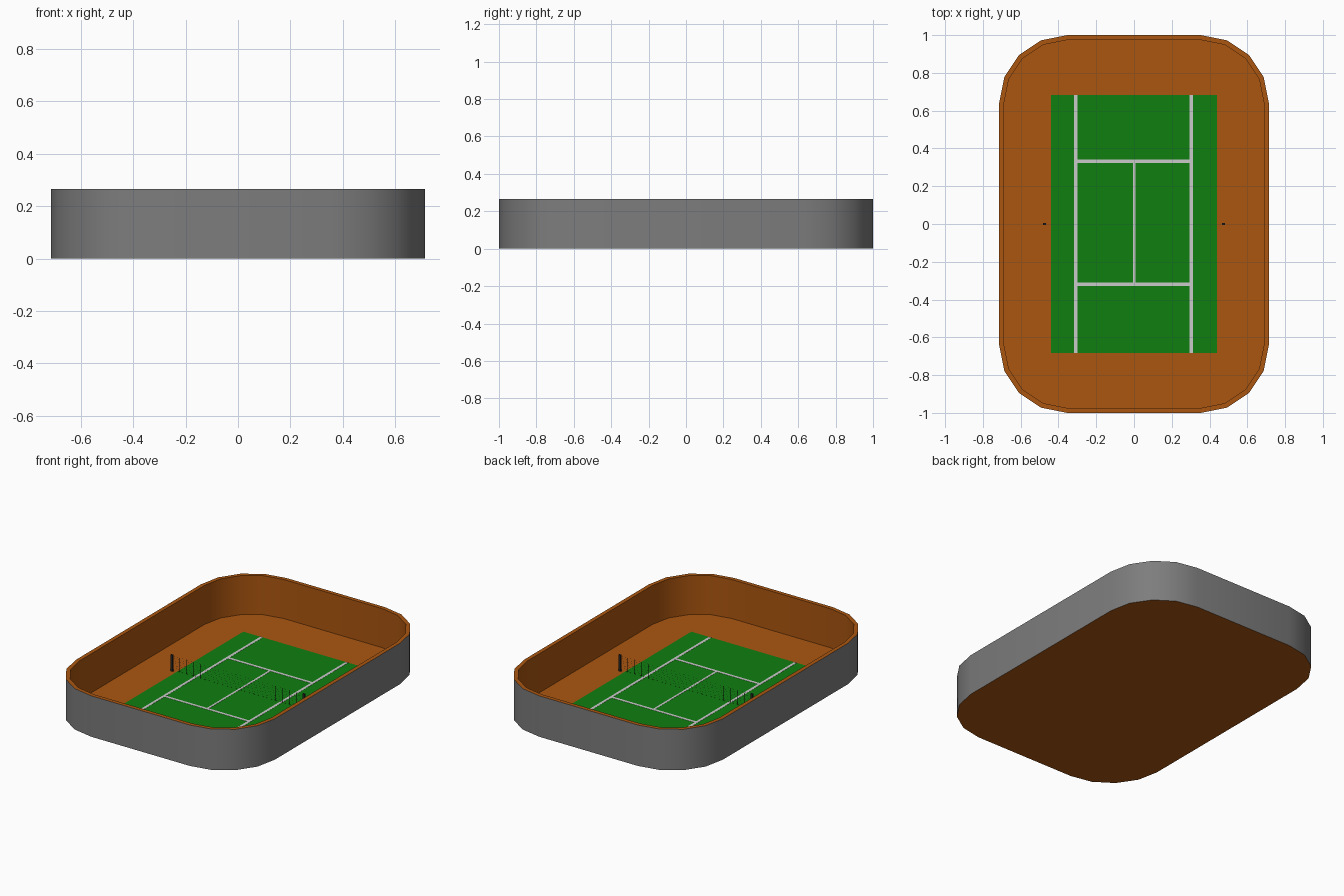
import bpy, bmesh, math

if "Cube" in bpy.data.objects:
    bpy.data.objects.remove(bpy.data.objects["Cube"])

def material(name, rgb):
    m = bpy.data.materials.new(name)
    m.diffuse_color = (*rgb, 1)
    m.use_nodes = True
    m.node_tree.nodes["Principled BSDF"].inputs["Base Color"].default_value = m.diffuse_color
    return m

clay = material("clay", (0.41, 0.093, 0.005))
green = material("green", (0.005, 0.21, 0.005))
grey = material("grey", (0.205, 0.205, 0.205))
white = material("white", (0.8, 0.8, 0.8))
dark = material("dark", (0.02, 0.02, 0.02))

def outline(inset):
    """Rounded rectangle with four segments per corner."""
    r, pts = 0.36 - inset, []
    for q, (sx, sy) in enumerate([(1, 1), (-1, 1), (-1, -1), (1, -1)]):
        for i in range(5):
            a = math.radians(90 * q + 22.5 * i)
            pts.append((sx * 0.354 + r * math.cos(a), sy * 0.64 + r * math.sin(a)))
    return pts

def finish(bm, name, mats):
    me = bpy.data.meshes.new(name)
    bm.to_mesh(me)
    bm.free()
    for m in mats:
        me.materials.append(m)
    ob = bpy.data.objects.new(name, me)
    bpy.context.collection.objects.link(ob)
    return ob

def box(name, x0, x1, y0, y1, z0, z1, mat):
    bm = bmesh.new()
    bmesh.ops.create_cube(bm, size=1)
    for v in bm.verts:
        v.co = (x1 if v.co.x > 0 else x0, y1 if v.co.y > 0 else y0, z1 if v.co.z > 0 else z0)
    return finish(bm, name, [mat])

# Arena shell: grey outside, clay rim, inner wall, floor and underside
H, FLOOR = 0.265, 0.012
bm = bmesh.new()
rings = [[bm.verts.new((x, y, z)) for x, y in outline(inset)]
         for inset, z in [(0, 0), (0, H), (0.026, H), (0.026, FLOOR)]]
n = len(rings[0])
for k in range(3):
    a, b = rings[k], rings[k + 1]
    for i in range(n):
        j = (i + 1) % n
        f = bm.faces.new((a[i], a[j], b[j], b[i]))
        f.material_index = 0 if k == 0 else 1
for ring in (list(reversed(rings[0])), rings[3]):
    bm.faces.new(ring).material_index = 1
shell = finish(bm, "arena_shell", [grey, clay])
bpy.context.view_layer.objects.active = shell
shell.select_set(True)
bpy.ops.object.shade_smooth_by_angle(angle=math.radians(30))
shell.select_set(False)

# Playing surface
COURT = FLOOR + 0.003
box("court_surface", -0.44, 0.44, -0.683, 0.683, FLOOR - 0.002, COURT, green)

# Painted lines
LZ = (COURT - 0.001, COURT + 0.001)
for side, x in (("left", -0.308), ("right", 0.304)):
    box(side + "_sideline", x - 0.009, x + 0.009, -0.683, 0.683, *LZ, white)
for side, y in (("front", -0.318), ("back", 0.332)):
    box(side + "_service_line", -0.299, 0.295, y - 0.009, y + 0.009, *LZ, white)
box("centre_line", -0.006, 0.008, -0.309, 0.323, *LZ, white)

# Net posts
for side, s in (("left", -1), ("right", 1)):
    x = s * 0.473
    box(side + "_net_post", x - 0.008, x + 0.008, -0.005, 0.005, FLOOR - 0.002, 0.118, dark)

# Net made of very fine cords
bm = bmesh.new()
bmesh.ops.create_grid(bm, x_segments=56, y_segments=6, size=1)
for v in bm.verts:
    v.co = (v.co.x * 0.468, 0, 0.066 + v.co.y * 0.046)
net = finish(bm, "net", [dark])
cords = net.modifiers.new("cords", 'WIREFRAME')
cords.thickness = 0.0005
cords.offset = 0
